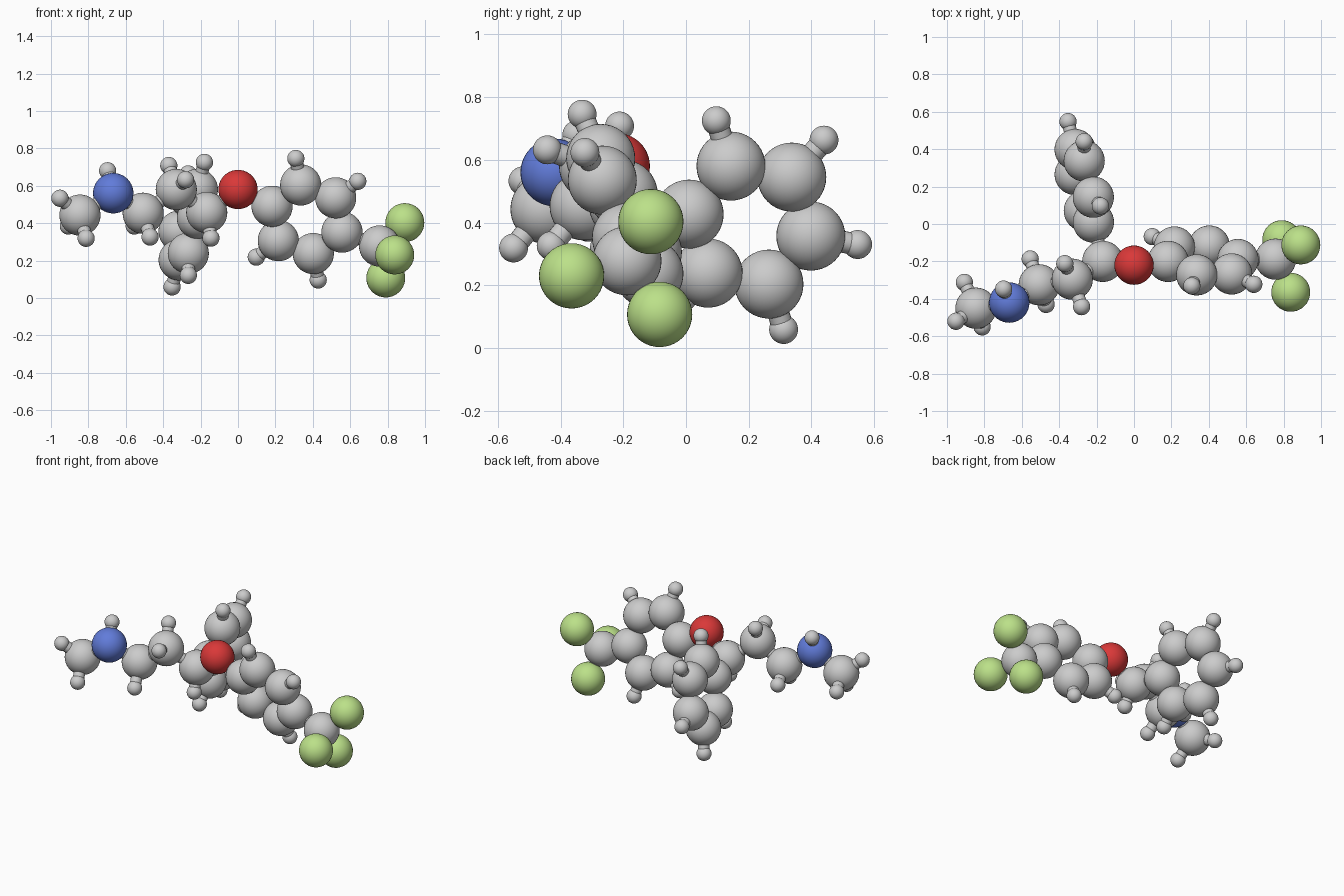
import bpy, bmesh, math
from mathutils import Vector

if "Cube" in bpy.data.objects:
    bpy.data.objects.remove(bpy.data.objects["Cube"])


def material(name, rgb):
    m = bpy.data.materials.new(name)
    m.diffuse_color = (*rgb, 1)
    m.use_nodes = True
    m.node_tree.nodes["Principled BSDF"].inputs["Base Color"].default_value = m.diffuse_color
    return m


def smooth_mesh(name, build, mat=None):
    bm = bmesh.new()
    build(bm)
    for f in bm.faces:
        f.smooth = len(f.verts) < 5
    me = bpy.data.meshes.new(name)
    bm.to_mesh(me)
    bm.free()
    if mat:
        me.materials.append(mat)
    return me


def ball(name, radius, mat=None):
    return smooth_mesh(name, lambda bm: bmesh.ops.create_uvsphere(
        bm, u_segments=40, v_segments=20, radius=radius), mat)


# One shared sphere per element, and a unit-length stick for the bonds
BALLS = {
    "carbon": ball("carbon", 0.11),
    "hydrogen": ball("hydrogen", 0.046),
    "oxygen": ball("oxygen", 0.105, material("red", (0.7, 0.04, 0.04))),
    "nitrogen": ball("nitrogen", 0.108, material("blue", (0.12, 0.2, 0.7))),
    "fluorine": ball("fluorine", 0.104, material("green", (0.5, 0.75, 0.25))),
}
STICK = smooth_mesh("bond", lambda bm: bmesh.ops.create_cone(
    bm, cap_ends=True, segments=20, radius1=0.035, radius2=0.035, depth=1))


def place(name, mesh, loc):
    ob = bpy.data.objects.new(name, mesh)
    ob.location = loc
    bpy.context.collection.objects.link(ob)
    return ob


def bond(a, b):
    a, b = Vector(a), Vector(b)
    ob = place("bond", STICK, (a + b) / 2)
    ob.rotation_mode = 'QUATERNION'
    ob.rotation_quaternion = (b - a).to_track_quat('Z', 'Y')
    ob.scale.z = (b - a).length


def atom(kind, loc, *parents):
    place(kind + "_atom", BALLS[kind], loc)
    for p in parents:
        bond(p, loc)
    return Vector(loc)


def ring(center, u, v, bare):
    """Six carbons around center; every corner not in bare gets a hydrogen."""
    c, u, v = Vector(center), Vector(u), Vector(v)
    corners = []
    for k in range(6):
        a = math.radians(60 * k)
        d = u * math.cos(a) + v * math.sin(a)
        corners.append(atom("carbon", c + d))
        if k not in bare:
            atom("hydrogen", c + d * 1.77, c + d)
    for k in range(6):
        bond(corners[k], corners[(k + 1) % 6])
    return corners


# Two six-sided rings
back_ring = ring((-0.266, 0.204, 0.392), (0.049, -0.194, 0.035), (0.028, 0.042, 0.197), {0})
side_ring = ring((0.369, -0.195, 0.421), (-0.187, -0.005, 0.069), (0.069, -0.086, 0.172), {0, 3})

# Central carbon and oxygen bridge
hub = atom("carbon", (-0.167, -0.20, 0.457), back_ring[0])
atom("oxygen", (0, -0.22, 0.58), hub, side_ring[0])

# Chain towards the left
chain_a = atom("carbon", (-0.33, -0.295, 0.58), hub)
chain_b = atom("carbon", (-0.507, -0.325, 0.453), chain_a)
nitro = atom("nitrogen", (-0.667, -0.42, 0.56), chain_b)
tip = atom("carbon", (-0.845, -0.45, 0.443), nitro)

# Fluorine group on the right
fluoro = atom("carbon", (0.757, -0.188, 0.278), side_ring[3])
for p in ((0.892, -0.112, 0.403), (0.838, -0.365, 0.23), (0.79, -0.084, 0.107)):
    atom("fluorine", p, fluoro)

# Hydrogens along the chain
for parent, spots in (
    (hub, [(-0.145, -0.26, 0.32)]),
    (chain_a, [(-0.37, -0.212, 0.708), (-0.28, -0.442, 0.632)]),
    (chain_b, [(-0.555, -0.187, 0.385), (-0.47, -0.43, 0.326)]),
    (nitro, [(-0.697, -0.348, 0.68)]),
    (tip, [(-0.952, -0.52, 0.533), (-0.812, -0.55, 0.319), (-0.907, -0.312, 0.385)]),
):
    for p in spots:
        atom("hydrogen", p, parent)
